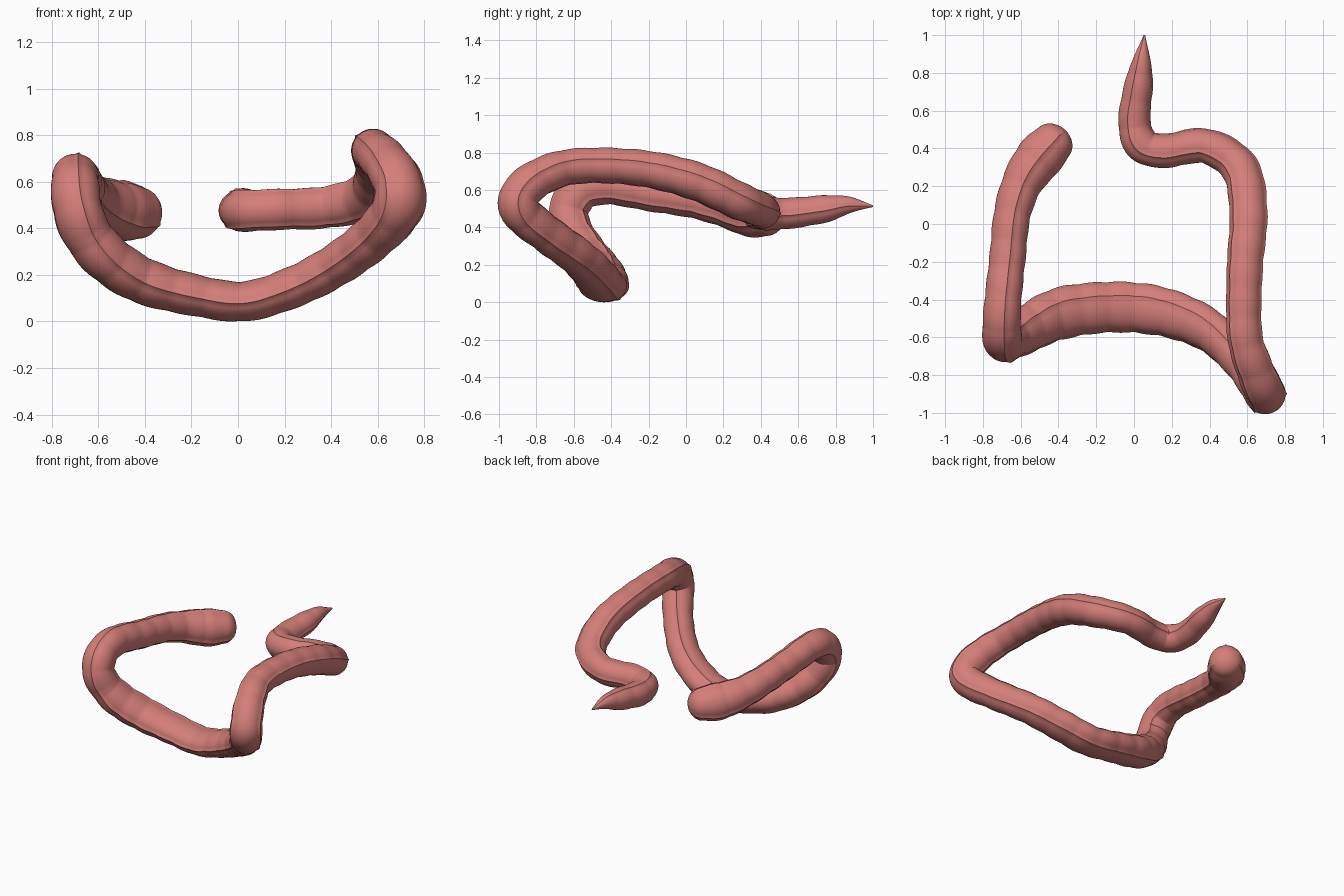
import bpy, bmesh, math
from mathutils import Vector

if "Cube" in bpy.data.objects:
    bpy.data.objects.remove(bpy.data.objects["Cube"])

# centre line: x, y, z, radius (pouch end -> transverse loop -> tapered tip)
PATH = [
    (-0.43, 0.43, 0.475, .115), (-0.51, 0.34, 0.485, .125), (-0.59, 0.22, 0.515, .108),
    (-0.645, 0.05, 0.555, .098), (-0.67, -0.18, 0.59, .096), (-0.695, -0.42, 0.63, .098),
    (-0.70, -0.56, 0.60, .103), (-0.69, -0.625, 0.50, .105), (-0.65, -0.605, 0.39, .105),
    (-0.56, -0.55, 0.28, .105), (-0.41, -0.475, 0.185, .10), (-0.2, -0.44, 0.125, .09),
    (0.02, -0.44, 0.095, .086), (0.22, -0.48, 0.15, .088), (0.41, -0.57, 0.245, .092),
    (0.58, -0.74, 0.37, .098), (0.68, -0.88, 0.49, .107), (0.69, -0.885, 0.59, .106),
    (0.64, -0.77, 0.685, .10), (0.585, -0.58, 0.74, .093), (0.585, -0.25, 0.73, .095),
    (0.605, 0.05, 0.66, .10), (0.56, 0.29, 0.55, .098), (0.38, 0.41, 0.50, .09),
    (0.16, 0.385, 0.49, .088), (0.04, 0.42, 0.485, .09), (0.0, 0.55, 0.485, .083),
    (0.025, 0.75, 0.51, .072), (0.04, 0.87, 0.53, .045), (0.055, 1.0, 0.523, .004),
]
SIDES, STEPS, POUCH = 48, 14, 0.15


def catmull(p0, p1, p2, p3, t):
    return 0.5 * (2*p1 + (p2 - p0)*t + (2*p0 - 5*p1 + 4*p2 - p3)*t*t
                  + (3*p1 - p0 - 3*p2 + p3)*t**3)


# dense samples of the centre line
pts = [Vector(p) for p in PATH]
pts = [2*pts[0] - pts[1]] + pts + [2*pts[-1] - pts[-2]]
samples = []
for i in range(1, len(pts) - 2):
    for k in range(STEPS):
        samples.append(catmull(*pts[i-1:i+3], k / STEPS))
samples.append(pts[-2])
centres = [s.to_3d() for s in samples]
radii = [s[3] for s in samples]
n = len(samples)

# gentle pouches along the length
dist = 0
for i in range(n):
    if i:
        dist += (centres[i] - centres[i-1]).length
    radii[i] *= 0.99 + 0.045 * (abs(math.sin(math.pi * dist / POUCH)) - 0.5)

tangents = [(centres[min(i+1, n-1)] - centres[max(i-1, 0)]).normalized() for i in range(n)]

# rounded cap rings in front of the pouch end
cap_c, cap_r = [], []
for k in range(8):
    a = math.radians(88 - 11 * k)
    cap_c.append(centres[0] - tangents[0] * radii[0] * 0.85 * math.sin(a))
    cap_r.append(radii[0] * math.cos(a))
centres, radii = cap_c + centres, cap_r + radii
tangents = [tangents[0]] * 8 + tangents

# sweep the tube, with three narrow raised bands running its length
bm = bmesh.new()
up = Vector((0, 0, 1))
rings = []
for c, r, t in zip(centres, radii, tangents):
    up = (up - t * up.dot(t)).normalized()
    side = t.cross(up)
    wide = 1 + 0.5 * min(1, max(0, (0.4 - c.z) / 0.3))   # oval lower loop
    ring = []
    for j in range(SIDES):
        a = 2 * math.pi * j / SIDES
        rr = r * (1.07 if j % (SIDES // 3) == 0 else 1)
        o = (up * math.cos(a) + side * math.sin(a)) * rr
        o.y *= wide
        ring.append(bm.verts.new(c + o))
    rings.append(ring)
for a, b in zip(rings, rings[1:]):
    for j in range(SIDES):
        k = (j + 1) % SIDES
        bm.faces.new((a[j], a[k], b[k], b[j]))
bm.faces.new(rings[0])
bm.faces.new(rings[-1])
bmesh.ops.recalc_face_normals(bm, faces=bm.faces)

# rest on the ground
low = min(v.co.z for v in bm.verts)
for v in bm.verts:
    v.co.z -= low

mesh = bpy.data.meshes.new("large_intestine")
bm.to_mesh(mesh)
bm.free()
tube = bpy.data.objects.new("large_intestine", mesh)
bpy.context.collection.objects.link(tube)
mat = bpy.data.materials.new("flesh pink")
mat.diffuse_color = (0.66, 0.21, 0.19, 1)
mat.use_nodes = True
mat.node_tree.nodes["Principled BSDF"].inputs["Base Color"].default_value = mat.diffuse_color
mesh.materials.append(mat)
bpy.context.view_layer.objects.active = tube
tube.select_set(True)
bpy.ops.object.shade_smooth_by_angle(angle=math.radians(40))
